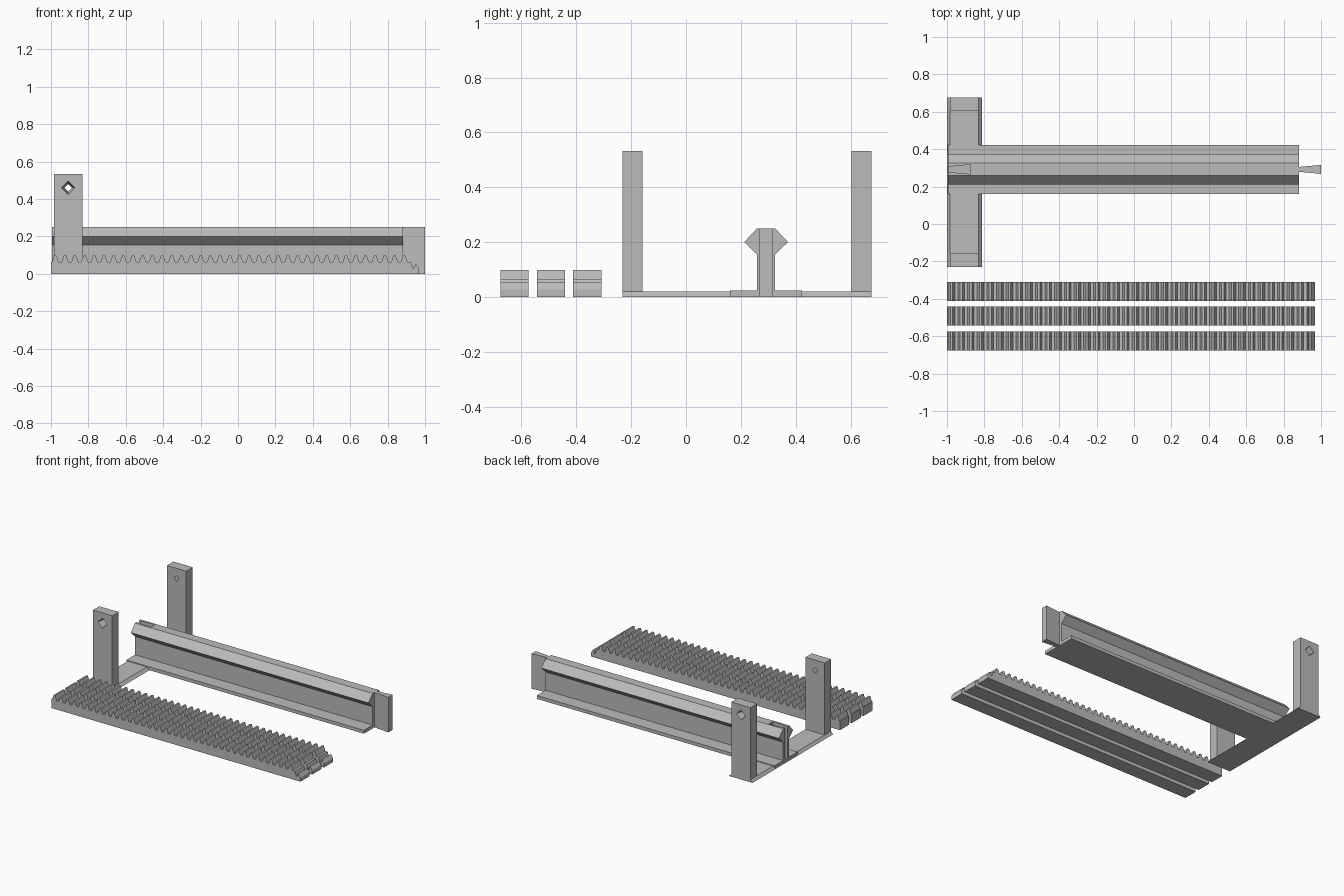
import bpy
import bmesh
from mathutils import Vector

cube = bpy.data.objects.get("Cube")
if cube:
    bpy.data.objects.remove(cube, do_unlink=True)

grey = bpy.data.materials.new("plain_grey")
grey.use_nodes = True
colour = (0.5, 0.5, 0.5, 1)
grey.diffuse_color = colour
grey.node_tree.nodes["Principled BSDF"].inputs["Base Color"].default_value = colour


def loft(name, start, end):
    """Solid between two matching loops of points."""
    bm = bmesh.new()
    a = [bm.verts.new(p) for p in start]
    b = [bm.verts.new(p) for p in end]
    bm.faces.new(a)
    bm.faces.new(b[::-1])
    for i in range(len(a)):
        j = (i + 1) % len(a)
        bm.faces.new((a[j], a[i], b[i], b[j]))
    bmesh.ops.recalc_face_normals(bm, faces=bm.faces)
    mesh = bpy.data.meshes.new(name)
    bm.to_mesh(mesh)
    bm.free()
    mesh.materials.append(grey)
    obj = bpy.data.objects.new(name, mesh)
    bpy.context.collection.objects.link(obj)
    return obj


def extrude(name, profile, direction):
    points = [Vector(p) for p in profile]
    return loft(name, points, [p + Vector(direction) for p in points])


def cut(target, cutter):
    mod = target.modifiers.new("cut", "BOOLEAN")
    mod.operation = "DIFFERENCE"
    mod.solver = "EXACT"
    mod.object = cutter
    cutter.hide_render = True
    cutter.hide_set(True)
    cutter.display_type = "WIRE"


RAIL_Y = 0.292
RAIL_START, RAIL_END = -0.995, 0.882
POST_X = -0.908

# Rail: flat foot, thin web and faceted head
half = [(0.131, 0), (0.131, 0.024), (0.033, 0.024), (0.033, 0.155),
        (0.08, 0.2), (0.033, 0.25)]
outline = half + [(-y, z) for y, z in reversed(half)]
rail = extrude("rail", [(RAIL_START, RAIL_Y + y, z) for y, z in outline],
               (RAIL_END - RAIL_START, 0, 0))


# Dovetail tongue at one end, matching socket at the other
def dovetail(name, x0, x1, z0, z1, grow=0):
    narrow, wide = 0.013 + grow, 0.024 + grow
    plan = [(x0, -narrow), (x1, -wide), (x1, wide), (x0, narrow)]
    return extrude(name, [(x, RAIL_Y + y, z0) for x, y in plan], (0, 0, z1 - z0))


dovetail("rail_tongue", RAIL_END - 0.001, 1.0, 0, 0.25)
cut(rail, dovetail("socket_cutter", RAIL_START - 0.001, -0.875, 0.021, 0.3, 0.001))

# Cross foot with sloped long edges
extrude("cross_foot",
        [(x, -0.231, z) for x, z in
         [(-1, 0), (-0.813, 0), (-0.832, 0.019), (-0.984, 0.019)]],
        (0, 0.908, 0))

# Two upright posts, each with a tapering diamond hole
for name, outer, inner in (("front_post", -0.231, -0.159), ("back_post", 0.677, 0.603)):
    post = extrude(name,
                   [(x, outer, z) for x, z in
                    [(-0.984, 0), (-0.832, 0), (-0.832, 0.533), (-0.984, 0.533)]],
                   (0, inner - outer, 0))
    step = (inner - outer) * 0.02

    def diamond(y, r):
        return [(POST_X + dx * r, y, 0.46 + dz * r)
                for dx, dz in ((1, 0), (0, 1), (-1, 0), (0, -1))]

    cut(post, loft(name + "_hole_cutter", diamond(outer - step, 0.037),
                   diamond(inner + step, 0.02)))

# Three toothed racks with a hooked end
TEETH, PITCH = 37, 0.0518
LOW, HIGH = 0.063, 0.098
profile = [(-1, 0), (-1, LOW)]
for i in range(TEETH):
    x = -0.998 + i * PITCH
    profile += [(x + 0.004, LOW), (x + 0.016, HIGH), (x + 0.028, HIGH), (x + 0.04, LOW)]
profile += [(0.924, LOW), (0.936, 0.025), (0.95, 0.053), (0.967, 0.028), (0.967, 0)]
for name, y in (("front_rack", -0.677), ("middle_rack", -0.544), ("back_rack", -0.412)):
    extrude(name, [(x, y, z) for x, z in profile], (0, 0.103, 0))
